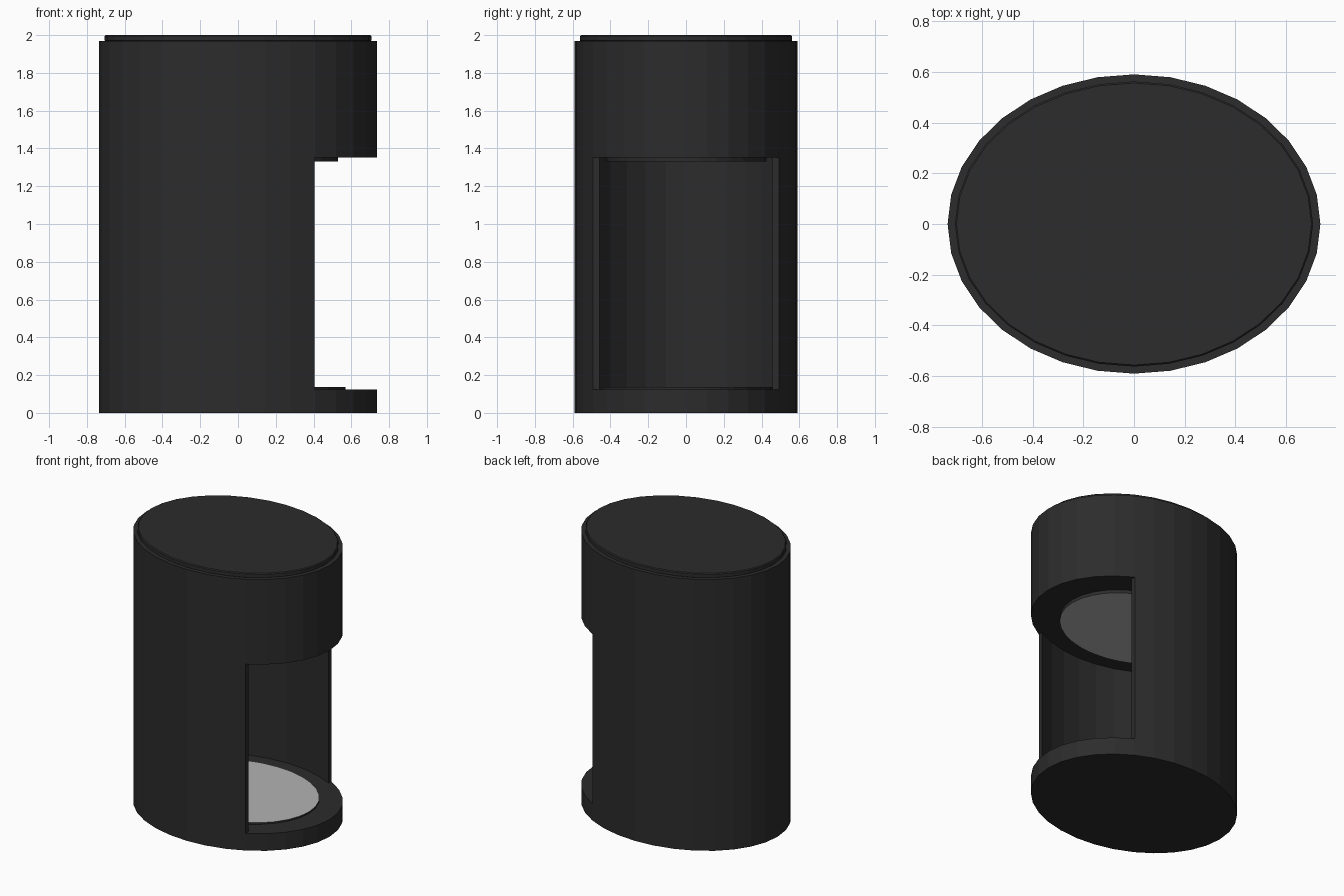
import bpy

if "Cube" in bpy.data.objects:
    bpy.data.objects.remove(bpy.data.objects["Cube"])

RATIO = 0.59 / 0.735   # depth / width of the oval footprint
SIDES = 32


def material(name, value):
    m = bpy.data.materials.new(name)
    m.diffuse_color = (value, value, value, 1)
    m.use_nodes = True
    m.node_tree.nodes["Principled BSDF"].inputs["Base Color"].default_value = m.diffuse_color
    return m


dark = material("dark_plastic", 0.025)
light = material("light_panel", 0.45)


def oval(name, rx, z0, z1, ry=None):
    """Flat-shaded 32-sided oval prism between two heights."""
    bpy.ops.mesh.primitive_cylinder_add(vertices=SIDES, radius=1, depth=1,
                                        location=(0, 0, (z0 + z1) / 2))
    ob = bpy.context.object
    ob.name = name
    ob.scale = (rx, ry or rx * RATIO, z1 - z0)
    bpy.ops.object.transform_apply(location=True, rotation=False, scale=True)
    ob.data.materials.append(dark)
    return ob


def carve(target, cutter):
    mod = target.modifiers.new("cut", 'BOOLEAN')
    mod.operation = 'DIFFERENCE'
    mod.solver = 'EXACT'
    mod.object = cutter
    bpy.context.view_layer.objects.active = target
    bpy.ops.object.modifier_apply(modifier=mod.name)
    bpy.data.objects.remove(cutter, do_unlink=True)


FLOOR, CEILING, CUT_X = 0.125, 1.353, 0.405

# Outer shell, hollowed to a thin wall and opened at the +x end
body = oval("body", 0.735, 0, 1.97, ry=0.59)
carve(body, oval("cavity_cutter", 0.706, FLOOR, CEILING, ry=0.562))
bpy.ops.mesh.primitive_cube_add(size=1, location=(CUT_X + 0.5, 0, (FLOOR + CEILING) / 2))
opening = bpy.context.object
opening.name = "opening_cutter"
opening.scale = (1, 2, CEILING - FLOOR)
bpy.ops.object.transform_apply(location=True, rotation=False, scale=True)
opening.data.materials.append(dark)
carve(body, opening)

# Lid with a slightly softened rim
lid = oval("lid", 0.706, 1.965, 2.0, ry=0.562)
bevel = lid.modifiers.new("rim", 'BEVEL')
bevel.width = 0.006
bevel.segments = 1


def plate(name, rx, z0, z1, facing):
    """Raised oval plate: dark rim, light face on the side facing the cavity."""
    ob = oval(name, rx, z0, z1)
    ob.data.materials.append(light)
    for p in ob.data.polygons:
        if p.normal.z * facing > 0.9:
            p.material_index = 1


# Plates on the floor and ceiling of the cavity
plate("floor_plate", 0.57, FLOOR - 0.005, 0.137, 1)
plate("ceiling_plate", 0.53, 1.33, CEILING + 0.005, -1)
